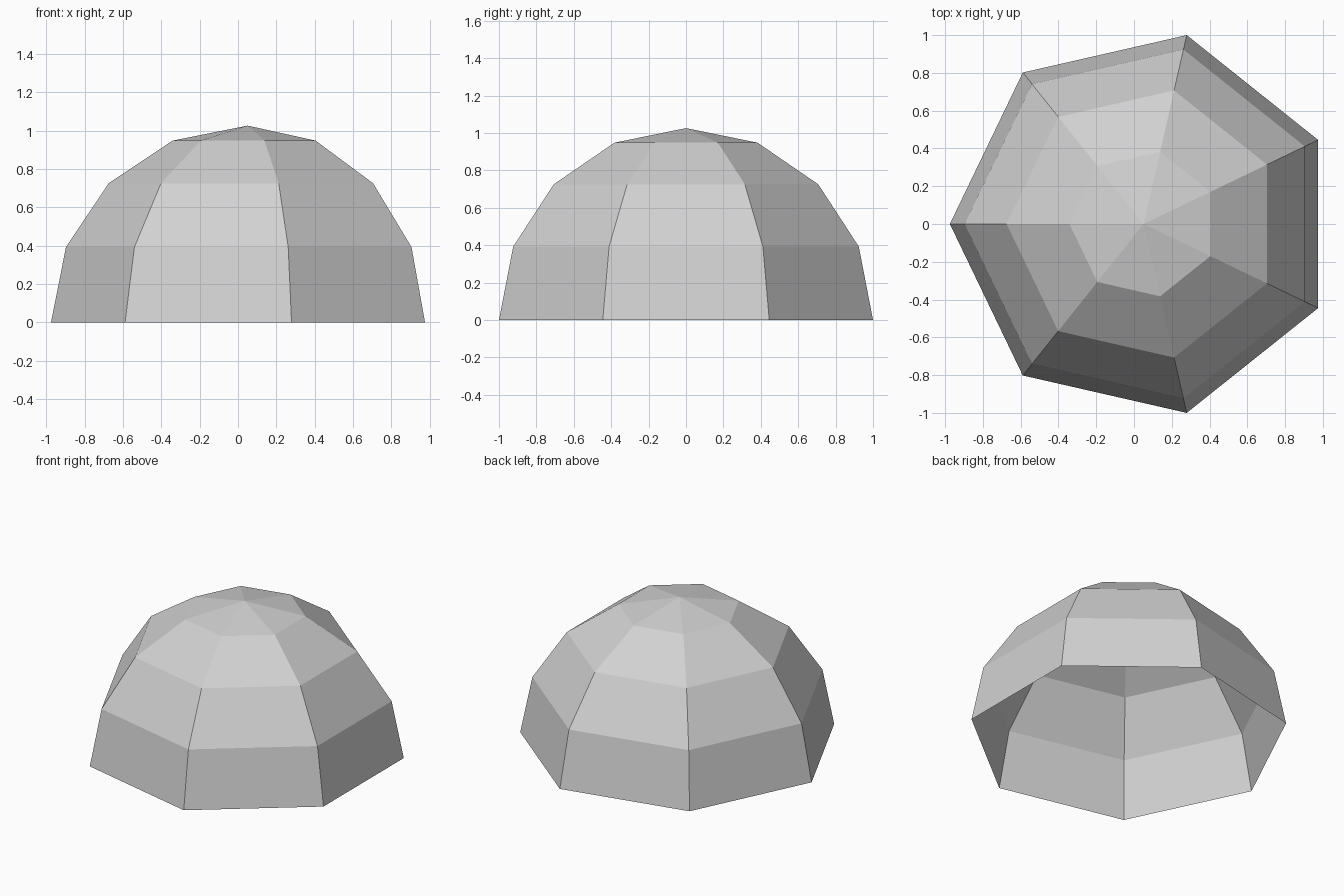
import bpy, bmesh, math

if "Cube" in bpy.data.objects:
    bpy.data.objects.remove(bpy.data.objects["Cube"])

SIDES, RINGS = 7, 4
R = 1.0257          # dome radius
CX = 0.0508         # pole offset that centres the odd-sided footprint

grey = bpy.data.materials.new("light_grey")
grey.diffuse_color = (0.64, 0.64, 0.64, 1)
grey.use_nodes = True
grey.node_tree.nodes["Principled BSDF"].inputs["Base Color"].default_value = grey.diffuse_color

bm = bmesh.new()
# Rings of the hemisphere, evenly spaced in elevation
rings = []
for j in range(RINGS):
    e = math.pi / 2 * j / RINGS
    rings.append([bm.verts.new((CX + R * math.cos(e) * math.cos(a),
                                R * math.cos(e) * math.sin(a),
                                R * math.sin(e)))
                  for a in (math.pi + math.tau * i / SIDES for i in range(SIDES))])
pole = bm.verts.new((CX, 0, R))

# Wall panels and cap triangles; the underside stays open
for i in range(SIDES):
    k = (i + 1) % SIDES
    for lo, hi in zip(rings, rings[1:]):
        bm.faces.new((lo[i], lo[k], hi[k], hi[i]))
    bm.faces.new((rings[-1][i], rings[-1][k], pole))

mesh = bpy.data.meshes.new("dome_shell")
bm.to_mesh(mesh)
bm.free()
mesh.materials.append(grey)
dome = bpy.data.objects.new("dome_shell", mesh)
bpy.context.collection.objects.link(dome)
